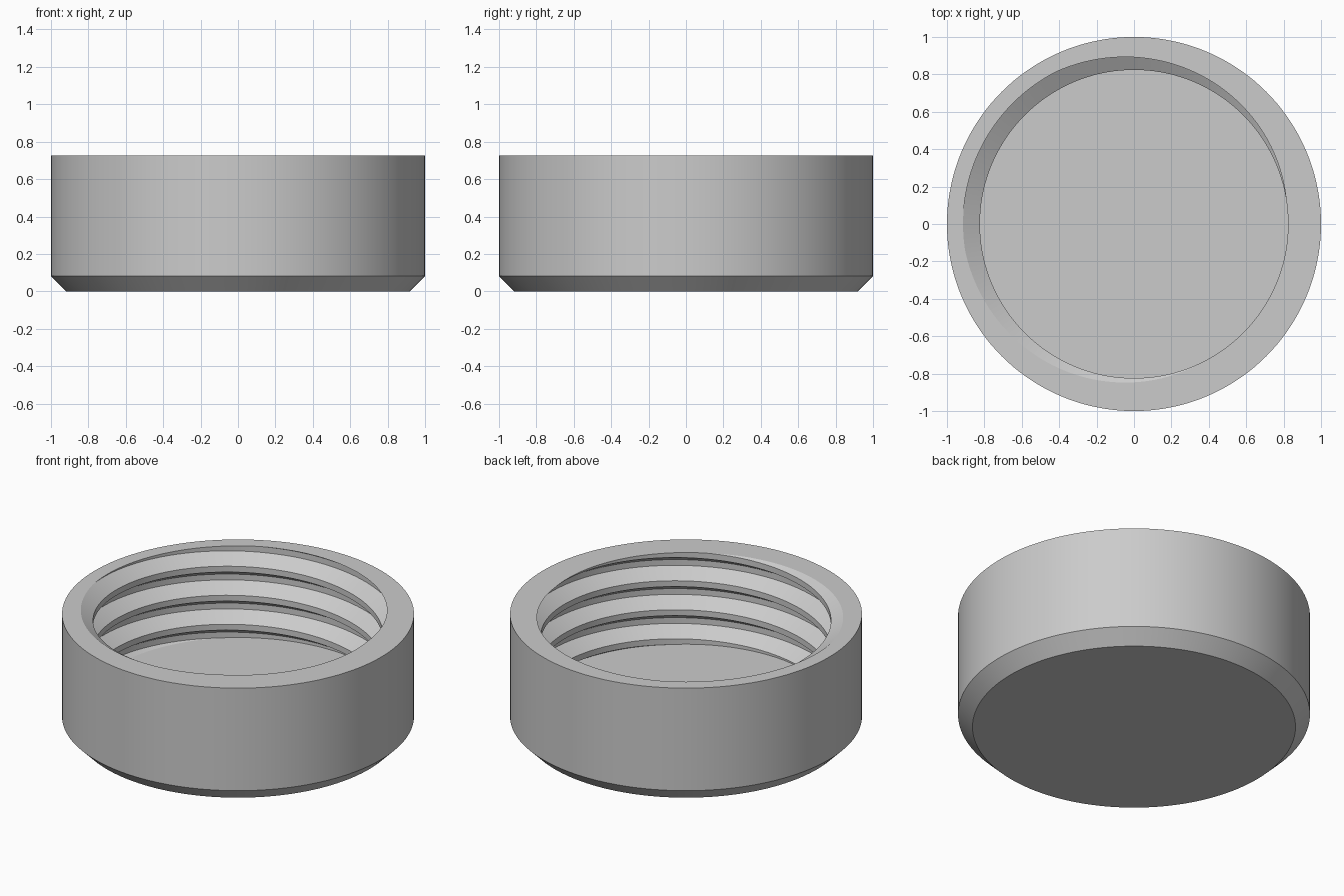
import bpy, bmesh, math

SEGMENTS = 144
HEIGHT, FLOOR, CHAMFER = 0.725, 0.15, 0.082
PITCH, START_ANGLE = 0.182, 153
CREST, ROOT = 0.824, 0.914
# One thread tooth: offset in pitches from the groove centre, and radius
TOOTH = [(-0.4, CREST), (-0.1, ROOT), (0.1, ROOT), (0.4, CREST)]

cube = bpy.data.objects.get("Cube")
if cube:
    bpy.data.objects.remove(cube, do_unlink=True)

grey = bpy.data.materials.new("light_grey")
grey.use_nodes = True
colour = (0.6, 0.6, 0.6, 1)
grey.diffuse_color = colour
grey.node_tree.nodes["Principled BSDF"].inputs["Base Color"].default_value = colour


def polar(radius, j, z):
    a = 2 * math.pi * j / SEGMENTS
    return (radius * math.cos(a), radius * math.sin(a), z)


def make_object(name, bm):
    bmesh.ops.recalc_face_normals(bm, faces=bm.faces)
    mesh = bpy.data.meshes.new(name)
    bm.to_mesh(mesh)
    bm.free()
    mesh.materials.append(grey)
    obj = bpy.data.objects.new(name, mesh)
    bpy.context.collection.objects.link(obj)
    return obj


# Solid cap body with a chamfered lower edge
bm = bmesh.new()
profile = [(1 - CHAMFER, 0), (1, CHAMFER), (1, HEIGHT)]
rings = [[bm.verts.new(polar(r, j, z)) for j in range(SEGMENTS)] for r, z in profile]
for low, high in zip(rings, rings[1:]):
    for j in range(SEGMENTS):
        n = (j + 1) % SEGMENTS
        bm.faces.new((low[j], low[n], high[n], high[j]))
bm.faces.new(rings[0])
bm.faces.new(rings[-1])
cap = make_object("screw_cap", bm)

# Right-handed threaded core that hollows out the cap
bm = bmesh.new()
rows = [(turn + offset, r) for turn in range(-5, 4) for offset, r in TOOTH]
columns = []
for j in range(SEGMENTS):
    base = HEIGHT + PITCH * (j / SEGMENTS - START_ANGLE / 360)
    columns.append([bm.verts.new(polar(r, j, base + PITCH * t)) for t, r in rows])
for j in range(SEGMENTS):
    # The last column joins the first one a full turn higher
    shift = len(TOOTH) if j == SEGMENTS - 1 else 0
    here, there = columns[j], columns[(j + 1) % SEGMENTS]
    for k in range(len(rows) - 1 - shift):
        bm.faces.new((here[k], there[k + shift], there[k + 1 + shift], here[k + 1]))

# Trim the core level with the floor and just above the rim, then close it
for z, direction in ((FLOOR, -1), (HEIGHT + 0.1, 1)):
    bmesh.ops.bisect_plane(bm, geom=bm.verts[:] + bm.edges[:] + bm.faces[:],
                           dist=1e-6, plane_co=(0, 0, z),
                           plane_no=(0, 0, direction), clear_outer=True)
bmesh.ops.holes_fill(bm, edges=[e for e in bm.edges if e.is_boundary], sides=0)
core = make_object("thread_core", bm)
core.hide_render = True

# Cut the threaded hollow
cut = cap.modifiers.new("threaded_hollow", 'BOOLEAN')
cut.operation = 'DIFFERENCE'
cut.solver = 'EXACT'
cut.object = core
bpy.ops.object.select_all(action='DESELECT')
cap.select_set(True)
bpy.context.view_layer.objects.active = cap
bpy.ops.object.modifier_apply(modifier=cut.name)
bpy.data.objects.remove(core, do_unlink=True)
bpy.ops.object.shade_smooth_by_angle(angle=math.radians(30))
